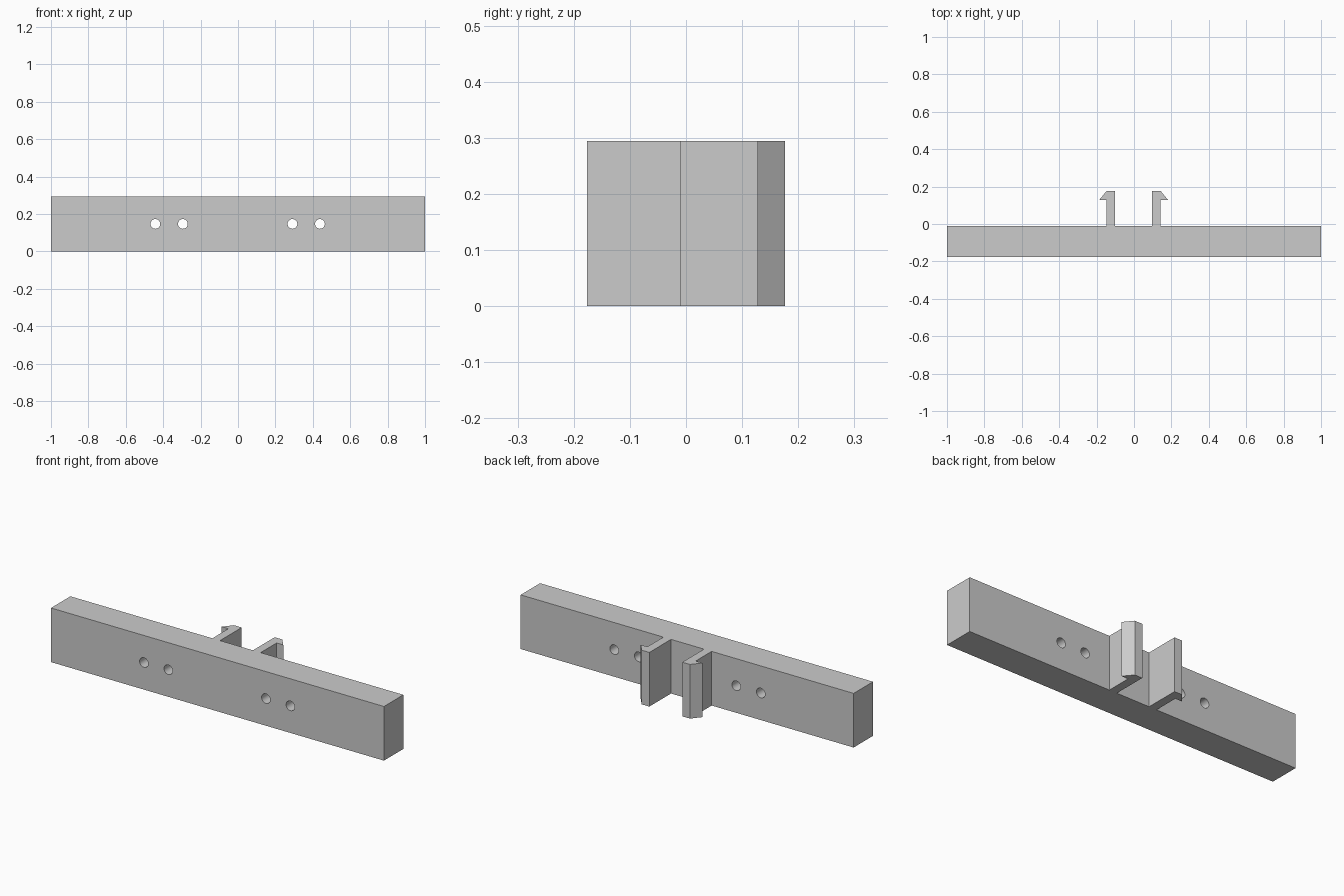
import bpy
import bmesh

cube = bpy.data.objects.get("Cube")
if cube:
    bpy.data.objects.remove(cube, do_unlink=True)

HEIGHT = 0.294
BAR_FRONT, BAR_BACK = -0.176, -0.01
CENTRE = -0.002  # clips and holes sit around this x

grey = bpy.data.materials.new("light_grey")
grey.use_nodes = True
grey.diffuse_color = (0.6, 0.6, 0.6, 1)
grey.node_tree.nodes["Principled BSDF"].inputs["Base Color"].default_value = grey.diffuse_color


def extrude_profile(name, points):
    """Extrude a plan outline from the ground to the full height."""
    bm = bmesh.new()
    base = bm.faces.new([bm.verts.new((x, y, 0)) for x, y in points])
    top = bmesh.ops.extrude_face_region(bm, geom=[base])["geom"]
    verts = [v for v in top if isinstance(v, bmesh.types.BMVert)]
    bmesh.ops.translate(bm, verts=verts, vec=(0, 0, HEIGHT))
    bmesh.ops.recalc_face_normals(bm, faces=bm.faces)
    mesh = bpy.data.meshes.new(name)
    bm.to_mesh(mesh)
    bm.free()
    mesh.materials.append(grey)
    obj = bpy.data.objects.new(name, mesh)
    bpy.context.collection.objects.link(obj)
    return obj


# Mounting bar
bar = extrude_profile("mounting_bar", [(-1, BAR_FRONT), (1, BAR_FRONT), (1, BAR_BACK), (-1, BAR_BACK)])

# Screw holes, drilled front to back in two pairs
for side in (-1, 1):
    for offset in (0.293, 0.44):
        bpy.ops.mesh.primitive_cylinder_add(
            vertices=32, radius=0.026, depth=0.5, rotation=(1.570796, 0, 0),
            location=(CENTRE + side * offset, BAR_FRONT, HEIGHT / 2))
        cutter = bpy.context.object
        cutter.name = "hole_cutter"
        cutter.data.materials.append(grey)
        cutter.hide_render = True
        cutter.hide_set(True)
        hole = bar.modifiers.new("screw_hole", "BOOLEAN")
        hole.operation = "DIFFERENCE"
        hole.solver = "EXACT"
        hole.object = cutter

# Bake the holes, then remove the cutters
bpy.context.view_layer.update()
drilled = bpy.data.meshes.new_from_object(bar.evaluated_get(bpy.context.evaluated_depsgraph_get()))
bar.modifiers.clear()
bar.data = drilled
for obj in [o for o in bpy.data.objects if o.name.startswith("hole_cutter")]:
    bpy.data.objects.remove(obj, do_unlink=True)

# Smooth hole walls, flat bar sides
bpy.ops.object.select_all(action="DESELECT")
bar.select_set(True)
bpy.context.view_layer.objects.active = bar
bpy.ops.object.shade_smooth_by_angle()

# Hooked clips, mirrored, with barbs pointing outwards
hook = [(0.099, BAR_BACK), (0.145, BAR_BACK), (0.145, 0.127),
        (0.185, 0.127), (0.145, 0.176), (0.099, 0.176)]
for name, side in (("left_clip", 1), ("right_clip", -1)):
    extrude_profile(name, [(CENTRE + side * x, y) for x, y in hook])
